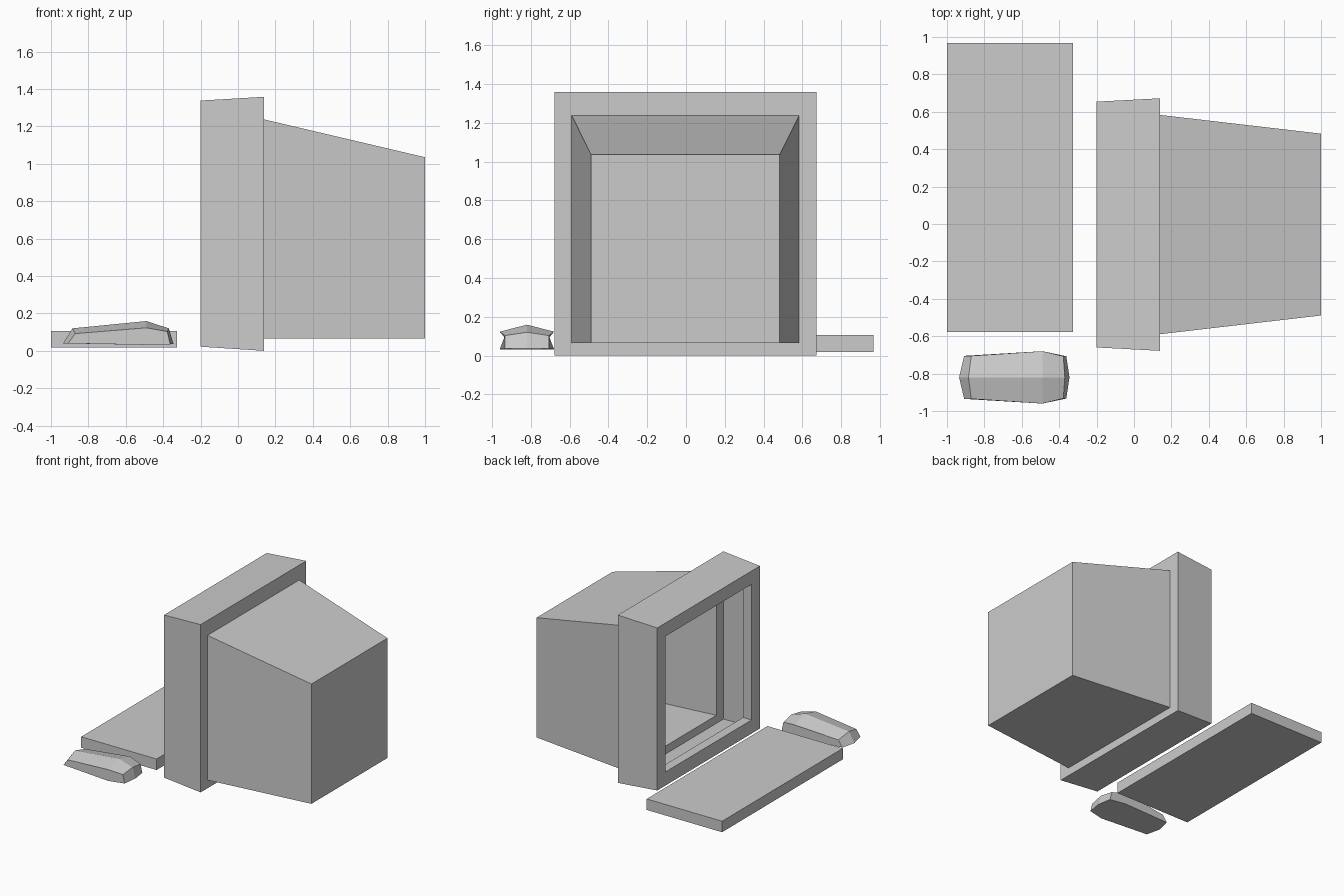
import bpy, bmesh

if "Cube" in bpy.data.objects:
    bpy.data.objects.remove(bpy.data.objects["Cube"])


def finish(name, bm, recalc=True):
    if recalc:
        bmesh.ops.recalc_face_normals(bm, faces=bm.faces)
    mesh = bpy.data.meshes.new(name)
    bm.to_mesh(mesh)
    bm.free()
    obj = bpy.data.objects.new(name, mesh)
    bpy.context.collection.objects.link(obj)
    return obj


def loft(bm, rings):
    """Bridge a sequence of equal-length closed vertex rings with quads."""
    loops = [[bm.verts.new(p) for p in ring] for ring in rings]
    for a, b in zip(loops, loops[1:]):
        n = len(a)
        for i in range(n):
            j = (i + 1) % n
            bm.faces.new((a[i], a[j], b[j], b[i]))
    return loops


def rect(x, half_y, z0, z1, cy=-0.003):
    return [(x, cy - half_y, z0), (x, cy + half_y, z0),
            (x, cy + half_y, z1), (x, cy - half_y, z1)]


# Monitor: thin hollow shell, open at the screen, closed at the rear
bm = bmesh.new()
rings = loft(bm, [
    rect(-0.124, 0.55, 0.132, 1.23),    # inner end of screen lip
    rect(-0.20, 0.55, 0.132, 1.23),     # screen opening
    rect(-0.20, 0.657, 0.022, 1.338),   # bezel front edge
    rect(0.14, 0.675, 0.0, 1.358),      # bezel rear edge
    rect(0.14, 0.586, 0.065, 1.237),    # root of rear housing
    rect(1.0, 0.486, 0.065, 1.035),     # rear housing end
])
bm.faces.new(rings[-1])
finish("monitor_shell", bm)

# Keyboard: plain slab
bm = bmesh.new()
kb = loft(bm, [rect(x, 0.772, 0.018, 0.107, cy=0.195) for x in (-1.0, -0.325)])
for ring in kb:
    bm.faces.new(ring)
finish("keyboard", bm)

# Mouse: faceted body, one row per station as
# (ridge x, ridge z, side x, side z, half width)
CY = -0.82
stations = [
    (-0.935, 0.040, -0.908, 0.040, 0.115),
    (-0.885, 0.120, -0.870, 0.092, 0.115),
    (-0.490, 0.159, -0.490, 0.123, 0.140),
    (-0.370, 0.120, -0.378, 0.103, 0.113),
    (-0.345, 0.037, -0.362, 0.035, 0.113),
]
bm = bmesh.new()
rows = [[bm.verts.new(p) for p in ((sx, CY - w, sz), (rx, CY, rz), (sx, CY + w, sz))]
        for rx, rz, sx, sz, w in stations]
for a, b in zip(rows, rows[1:]):
    for i in (0, 1):
        bm.faces.new((a[i], b[i], b[i + 1], a[i + 1]))
# side walls and underside
low = [bm.verts.new((-0.49, CY + s * 0.14, 0.032)) for s in (-1, 1)]
for k, v in ((0, low[0]), (2, low[1])):
    bm.faces.new([r[k] for r in rows] + [v])
first, last = rows[0], rows[-1]
bm.faces.new((first[0], first[1], first[2], low[1], last[2], last[1], last[0], low[0]))
finish("mouse", bm)
